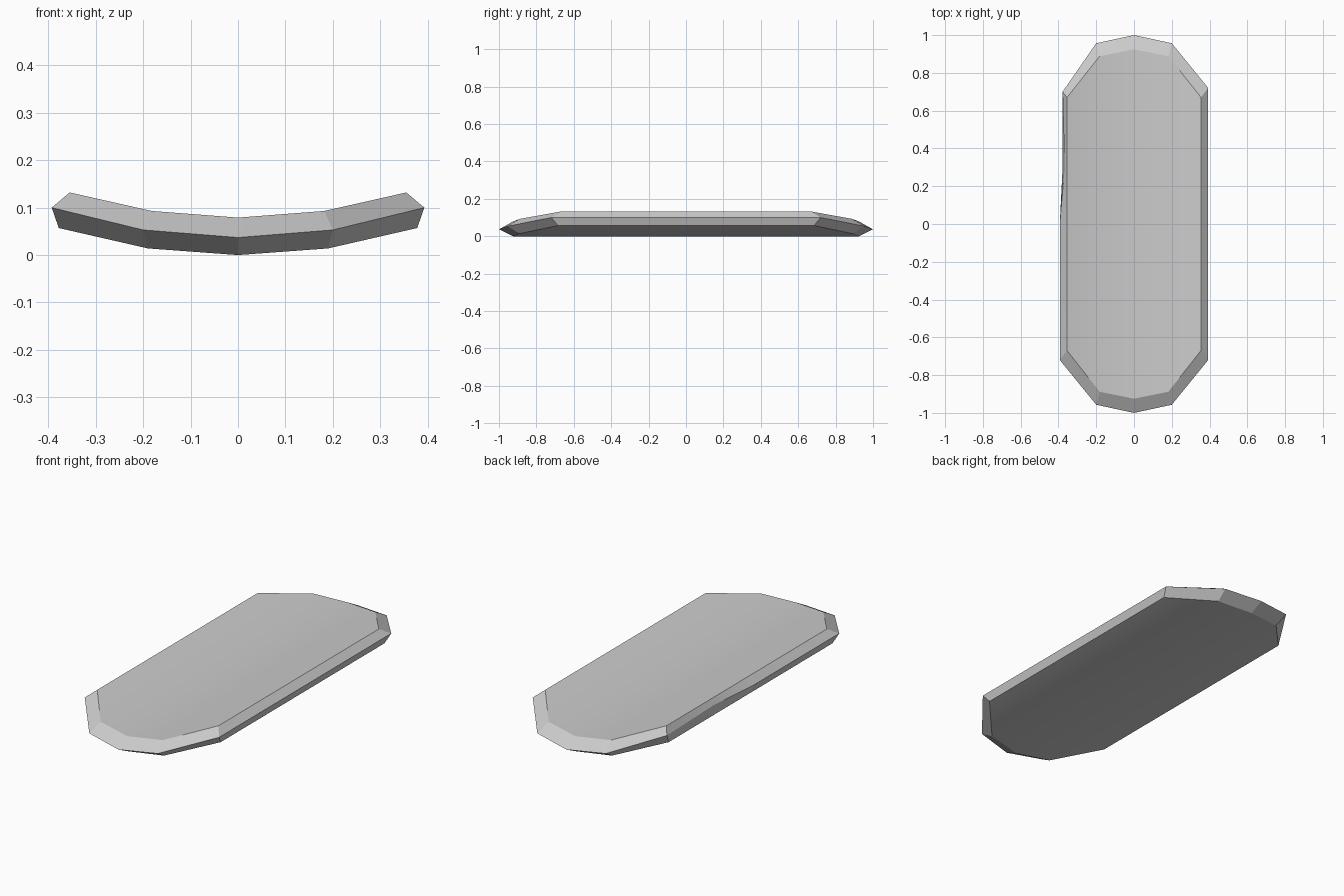
import bpy, bmesh, math

if "Cube" in bpy.data.objects:
    bpy.data.objects.remove(bpy.data.objects["Cube"])

# Half-profiles (x, y, z) from centre line to side: bottom, rim, top
BOTTOM = [(0, 0.925, 0.0), (0.19, 0.89, 0.014), (0.378, 0.685, 0.057)]
RIM = [(0, 1.0, 0.037), (0.2, 0.957, 0.053), (0.393, 0.72, 0.1)]
TOP = [(0, 0.925, 0.079), (0.182, 0.888, 0.093), (0.355, 0.67, 0.132)]


def ring(half):
    """Mirror a half-profile into a closed outline, plus two left-side points."""
    row = [(-x, y, z) for x, y, z in half[:0:-1]] + half
    pts = [(x, -y, z) for x, y, z in row] + row[::-1]
    x, _, z = half[-1]
    return pts + [(-x, 0.3, z), (-x, 0.0, z)]


rings = [ring(h) for h in (BOTTOM, RIM, TOP)]
# Slight dent in the rim on the back left
rings[1][9] = (-0.378, 0.70, 0.098)
rings[1][10] = (-0.367, 0.3, 0.1)

bm = bmesh.new()
low, mid, top = [[bm.verts.new(p) for p in r] for r in rings]
n = len(low)

# Bevelled sides
for a, b in ((low, mid), (mid, top)):
    for i in range(n):
        j = (i + 1) % n
        bm.faces.new((a[i], a[j], b[j], b[i]))

# Curved top and underside in lengthwise strips
for i in range(4):
    idx = [i, i + 1, 8 - i, 9 - i] + ([10, 11] if i == 0 else [])
    bm.faces.new([top[k] for k in idx])
    bm.faces.new([low[k] for k in reversed(idx)])

bmesh.ops.recalc_face_normals(bm, faces=bm.faces)
mesh = bpy.data.meshes.new("curved_plate")
bm.to_mesh(mesh)
bm.free()
plate = bpy.data.objects.new("curved_plate", mesh)
bpy.context.collection.objects.link(plate)

# Smooth the shallow curve, keep the bevels crisp
bpy.context.view_layer.objects.active = plate
plate.select_set(True)
bpy.ops.object.shade_smooth_by_angle(angle=math.radians(15))
